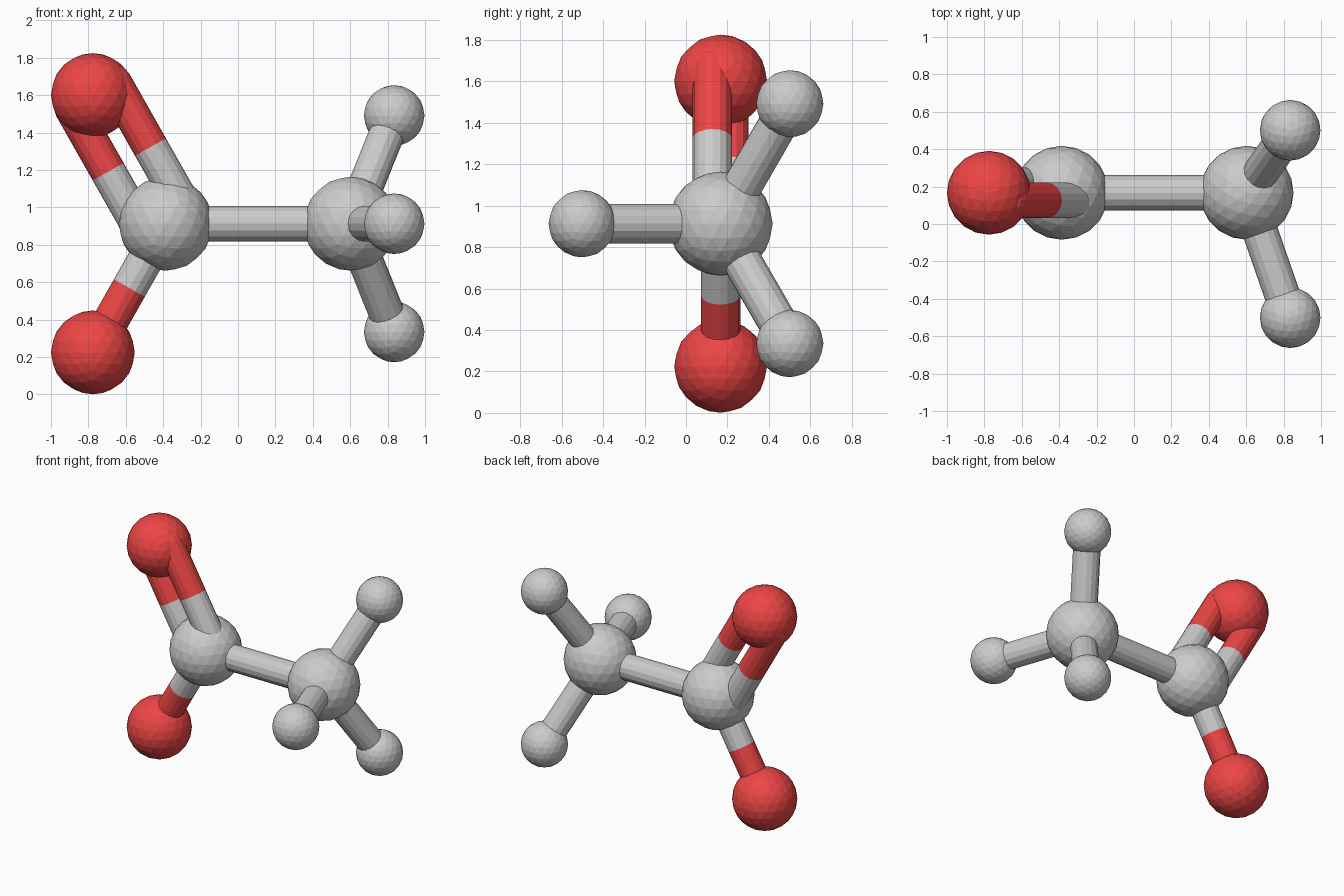
import bpy, bmesh
from math import sin, cos, pi
from mathutils import Vector

if "Cube" in bpy.data.objects:
    bpy.data.objects.remove(bpy.data.objects["Cube"])


def material(name, rgb):
    m = bpy.data.materials.new(name)
    m.diffuse_color = (*rgb, 1)
    m.use_nodes = True
    m.node_tree.nodes["Principled BSDF"].inputs["Base Color"].default_value = m.diffuse_color
    return m


MATS = {"carbon": material("grey", (0.6, 0.6, 0.6)),
        "oxygen": material("red", (0.85, 0.06, 0.06)),
        "hydrogen": material("light_grey", (0.78, 0.78, 0.78))}
RADIUS = {"carbon": 0.251, "oxygen": 0.224, "hydrogen": 0.162}
STICK_R, SIDES = 0.095, 16


def finish(bm, name, kind):
    mesh = bpy.data.meshes.new(name)
    bm.to_mesh(mesh)
    bm.free()
    mesh.materials.append(MATS[kind])
    ob = bpy.data.objects.new(name, mesh)
    bpy.context.collection.objects.link(ob)
    return ob


def ball(name, kind, pos):
    bm = bmesh.new()
    bmesh.ops.create_icosphere(bm, subdivisions=3, radius=RADIUS[kind])
    ob = finish(bm, name, kind)
    ob.location = pos
    if kind != "carbon":
        ob.rotation_euler.z = pi / 2


def half_stick(name, kind, start, mid):
    """Round-ended tube from an atom centre to the middle of the bond."""
    axis = mid - start
    bm = bmesh.new()
    profile = [(STICK_R * sin(a), -STICK_R * cos(a))
               for a in (pi / 8 * i for i in range(1, 5))]
    profile.append((STICK_R, axis.length))
    rings = [[bm.verts.new((r * cos(2 * pi * k / SIDES), r * sin(2 * pi * k / SIDES), z))
              for k in range(SIDES)] for r, z in profile]
    tip = bm.verts.new((0, 0, -STICK_R))
    for k in range(SIDES):
        n = (k + 1) % SIDES
        bm.faces.new((tip, rings[0][n], rings[0][k]))
        for lo, hi in zip(rings, rings[1:]):
            bm.faces.new((lo[k], lo[n], hi[n], hi[k]))
    ob = finish(bm, name, kind)
    ob.location = start
    ob.rotation_mode = 'QUATERNION'
    ob.rotation_quaternion = axis.to_track_quat('Z', 'Y')


def bond(name, a, b, offset=Vector((0, 0, 0))):
    (ka, pa), (kb, pb) = ATOMS[a], ATOMS[b]
    pa, pb = Vector(pa) + offset, Vector(pb) + offset
    mid = (pa + pb) / 2
    half_stick(name + "_inner", ka, pa, mid)
    half_stick(name + "_outer", kb, pb, mid)


# Atoms: two carbons, two oxygens, three hydrogens around the right carbon
Y, Z = 0.167, 0.913
ATOMS = {"left_carbon": ("carbon", (-0.386, Y, Z)),
         "right_carbon": ("carbon", (0.602, Y, Z)),
         "upper_oxygen": ("oxygen", (-0.776, Y, 1.601)),
         "lower_oxygen": ("oxygen", (-0.776, Y, 0.225))}
for i, ang in enumerate((pi, pi / 3, -pi / 3)):
    ATOMS[f"hydrogen_{i + 1}"] = ("hydrogen",
                                  (0.835, Y + 0.668 * cos(ang), Z + 0.668 * sin(ang)))
for name, (kind, pos) in ATOMS.items():
    ball(name + "_ball", kind, pos)

# Single bonds
bond("middle_stick", "left_carbon", "right_carbon")
bond("lower_stick", "left_carbon", "lower_oxygen")
for i in range(3):
    bond(f"hydrogen_stick_{i + 1}", "right_carbon", f"hydrogen_{i + 1}")

# Double bond: two parallel sticks, slightly twisted out of plane
side = Vector((0.113, -0.04, 0.066))
bond("double_stick_right", "left_carbon", "upper_oxygen", side)
bond("double_stick_left", "left_carbon", "upper_oxygen", -side)
